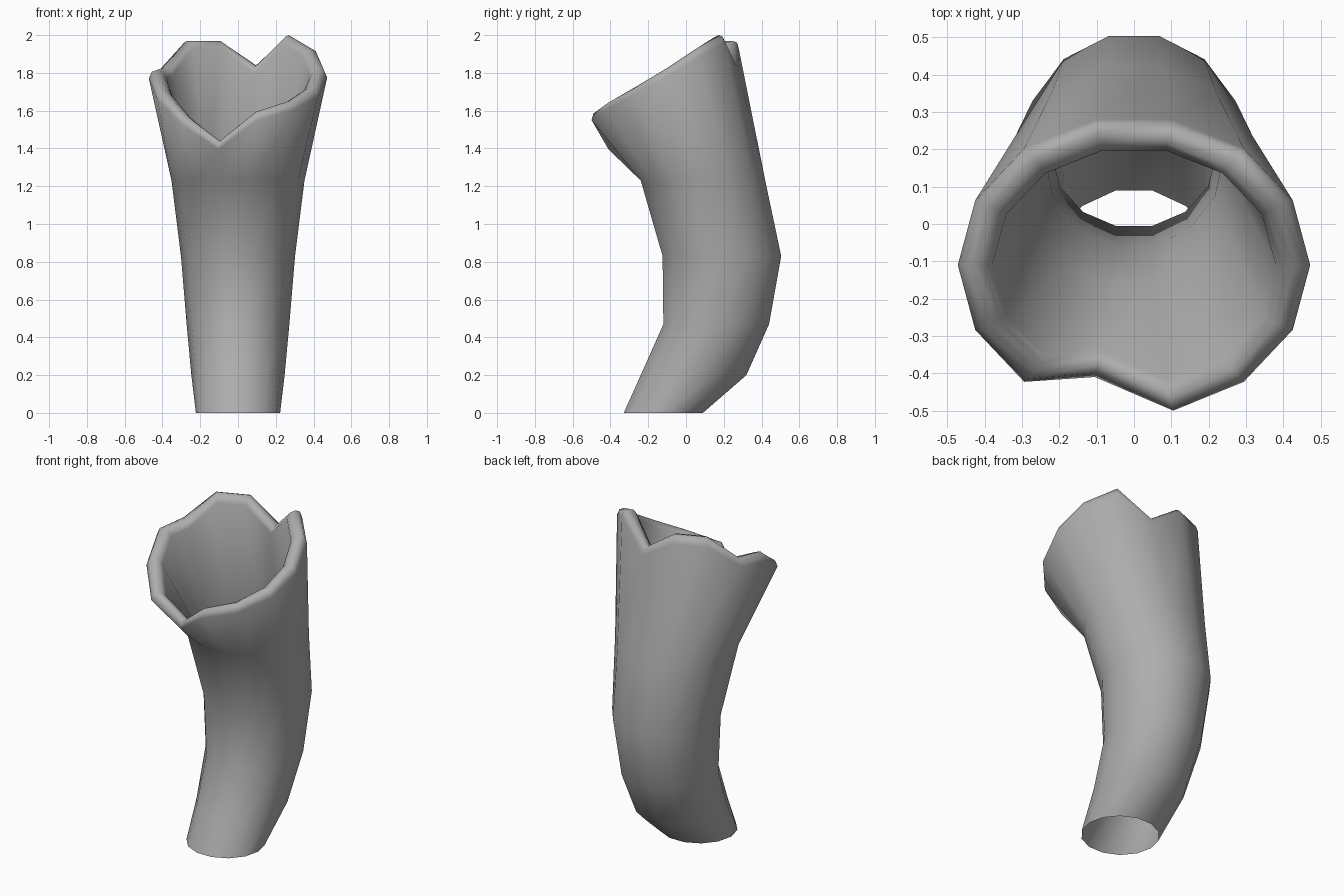
import bpy, bmesh
from math import sin, cos, pi, radians

if "Cube" in bpy.data.objects:
    bpy.data.objects.remove(bpy.data.objects["Cube"])

SIDES = 14
bm = bmesh.new()


def ring(rx, ry, cy, z):
    """Elliptical 14-sided loop; z is a number or a list of heights."""
    loop = []
    for k in range(SIDES):
        a = 2 * pi * k / SIDES
        h = z[k] if isinstance(z, list) else z
        y = cy + ry * sin(a)
        if isinstance(z, list) and k == 10:   # front notch sits further back
            y += 0.09
        loop.append(bm.verts.new((rx * cos(a), y, h)))
    return loop


# jagged rim heights, counter-clockwise from +x
RIM = [1.82, 1.925, 2.0, 1.84, 1.97, 1.97, 1.83, 1.815,
       1.70, 1.57, 1.44, 1.595, 1.65, 1.725]


def rim(rx, ry, drop):
    return ring(rx, ry, -0.11, [h - drop for h in RIM])


# outer wall, going up
loops = [ring(*p) for p in (
    (0.223, 0.215, -0.12, 0.0),
    (0.247, 0.287, 0.04, 0.20),
    (0.272, 0.287, 0.16, 0.47),
    (0.302, 0.322, 0.19, 0.83),
    (0.352, 0.338, 0.09, 1.23))]
# rounded lip
loops += [rim(0.472, 0.4, 0.045), rim(0.457, 0.39, 0.01), rim(0.43, 0.365, 0.0),
          rim(0.40, 0.335, 0.01), rim(0.38, 0.315, 0.04)]
# inner wall, going down to the shared bottom edge
loops += [ring(*p) for p in (
    (0.28, 0.255, 0.09, 1.23),
    (0.24, 0.245, 0.18, 0.83),
    (0.22, 0.195, 0.185, 0.47),
    (0.205, 0.22, 0.05, 0.20))]
loops.append(loops[0])

for a, b in zip(loops, loops[1:]):
    for k in range(SIDES):
        n = (k + 1) % SIDES
        bm.faces.new((a[k], a[n], b[n], b[k]))
bmesh.ops.recalc_face_normals(bm, faces=bm.faces[:])

mesh = bpy.data.meshes.new("bent_hollow_stump")
bm.to_mesh(mesh)
bm.free()
stump = bpy.data.objects.new("bent_hollow_stump", mesh)
bpy.context.collection.objects.link(stump)

# dark grey surface
grey = bpy.data.materials.new("dark_grey")
grey.diffuse_color = (0.42, 0.42, 0.42, 1)
grey.use_nodes = True
grey.node_tree.nodes["Principled BSDF"].inputs["Base Color"].default_value = grey.diffuse_color
mesh.materials.append(grey)

bpy.context.view_layer.objects.active = stump
stump.select_set(True)
bpy.ops.object.shade_smooth_by_angle(angle=radians(80))
